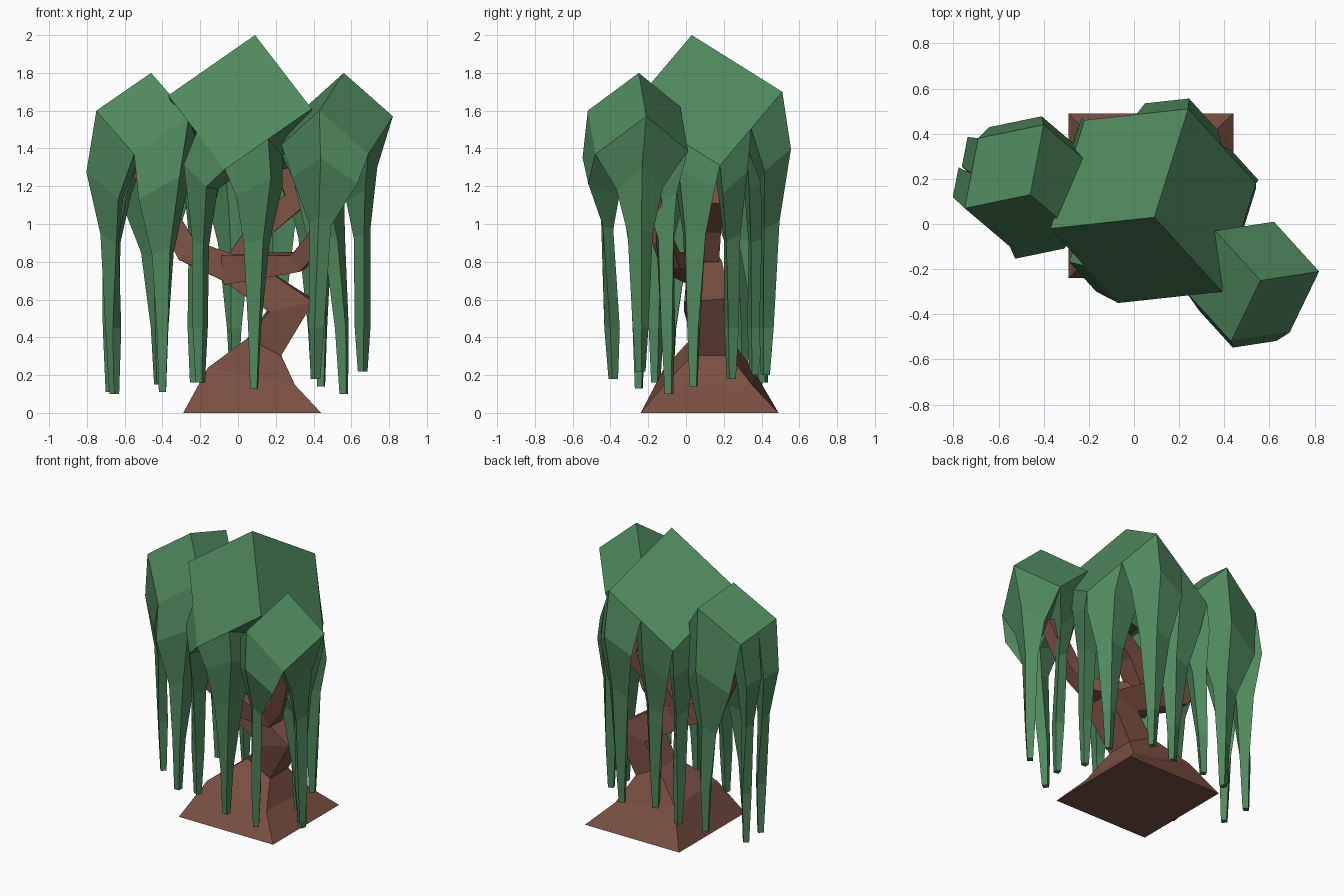
import bpy, bmesh, math
from mathutils import Vector as V

if "Cube" in bpy.data.objects:
    bpy.data.objects.remove(bpy.data.objects["Cube"])


def material(name, color):
    m = bpy.data.materials.new(name)
    m.diffuse_color = color
    m.use_nodes = True
    m.node_tree.nodes["Principled BSDF"].inputs["Base Color"].default_value = m.diffuse_color
    return m


LEAF = material("leaf_green", (0.08, 0.25, 0.11, 1))
BARK = material("bark_brown", (0.20, 0.08, 0.055, 1))
H = 0.5


def finish(name, bm, mat):
    bmesh.ops.remove_doubles(bm, verts=bm.verts, dist=1e-4)
    bmesh.ops.recalc_face_normals(bm, faces=bm.faces)
    me = bpy.data.meshes.new(name)
    bm.to_mesh(me)
    bm.free()
    me.materials.append(mat)
    ob = bpy.data.objects.new(name, me)
    bpy.context.collection.objects.link(ob)


def quad(bm, pts):
    bm.faces.new([bm.verts.new(p) for p in pts])


def skin(bm, rings, start_cap):
    """Join four-sided rings into a flat-faced tube."""
    for a, b in zip(rings, rings[1:]):
        for i in range(4):
            j = (i + 1) % 4
            quad(bm, (a[i], a[j], b[j], b[i]))
    if start_cap:
        quad(bm, rings[0][::-1])
    quad(bm, rings[-1])


def limb(name, path, flat_foot=False):
    """Square tube along (x, y, z, half width) points."""
    pts = [V(p[:3]) for p in path]
    rings = []
    for i, p in enumerate(path):
        t = V((0, 0, 0))
        if i:
            t += (pts[i] - pts[i - 1]).normalized()
        if i < len(pts) - 1:
            t += (pts[i + 1] - pts[i]).normalized()
        if i == 0 and flat_foot:
            t = V((0, 0, 1))
        t.normalize()
        u = V((0, 1, 0)).cross(t).normalized()
        v = t.cross(u)
        rings.append([pts[i] + (u * a + v * b) * p[3]
                      for a, b in ((-1, -1), (1, -1), (1, 1), (-1, 1))])
    bm = bmesh.new()
    skin(bm, rings, True)
    finish(name, bm, BARK)


def crown(name, top, back, left, right, lift, strands):
    """Tilted block (top corner and its neighbours) with fronds drawn out of its lower faces."""
    a = V(top)
    e = [V(p) - a for p in (back, left, right)]

    def patch(face, level, s0, s1, t0, t1):
        out = []
        for c in ([s0, t0], [s1, t0], [s1, t1], [s0, t1]):
            c.insert(face, level)
            out.append(a + e[0] * c[0] + e[1] * c[1] + e[2] * c[2]
                       + V((0, 0, lift * c[0] * c[1] * c[2])))
        return out

    bm = bmesh.new()
    for face in range(3):
        quad(bm, patch(face, 0, 0, 1, 0, 1))
        # Lower quarters that carry no strand stay closed
        for s in (0, H):
            for t in (0, H):
                if not any(r[0] == face and r[1][0] <= s < r[1][1] and r[1][2] <= t < r[1][3]
                           for r in strands):
                    quad(bm, patch(face, 1, s, s + H, t, t + H))

    for face, area, push, shoulder, neck, (w1, w2), tip in strands:
        root = patch(face, 1, *area)
        mid = sum(root, V((0, 0, 0))) / 4
        tip = V(tip)

        def ring(centre, wide, high):
            return [centre + V(((p - mid).x * wide, (p - mid).y * wide, (p - mid).z * high))
                    for p in root]

        def tip_ring(centre, r):
            # Square ring ordered like the root patch
            ang = math.atan2((root[0] - mid).y, (root[0] - mid).x)
            sgn = 1 if (root[0] - mid).cross(root[1] - mid).z > 0 else -1
            return [centre + V((r * math.cos(ang + sgn * i * math.pi / 2),
                                r * math.sin(ang + sgn * i * math.pi / 2), 0))
                    for i in range(4)]

        c1 = V((mid.x + push[0], mid.y + push[1], shoulder))
        c2 = c1.lerp(tip, 0.5)
        c2.z = neck
        c3 = c1.lerp(tip, 0.9)
        c3.z = 0.45
        skin(bm, [root, ring(c1, w1, 0.6), ring(c2, w2, 0.2),
                  tip_ring(c3, 0.042), tip_ring(tip, 0.026)], False)
    finish(name, bm, LEAF)


# Trunk with flared square foot, and three branches
limb("trunk", [(.075, .125, 0, .365), (.07, .12, .19, .235), (.14, .13, .35, .10),
               (.28, .11, .57, .12), (.03, .10, .73, .09), (-.07, .10, .80, .06)], True)
limb("left_branch", [(.02, .10, .74, .08), (-.27, .10, .86, .065),
                     (-.36, .12, 1.02, .055), (-.52, .17, 1.28, .04)])
limb("right_branch", [(-.05, .09, .76, .08), (.32, -.08, .80, .05),
                      (.42, -.13, .93, .05), (.53, -.20, 1.25, .045)])
limb("middle_branch", [(-.02, .10, .76, .07), (.14, .12, 1.0, .065),
                       (.31, .14, 1.13, .065), (.22, .14, 1.4, .05)])

# Crowns; each strand: face (0 back, 1 left, 2 right), patch, push, shoulder z, neck z,
# shoulder and neck widths, tip
crown("middle_crown", (.09, .03, 2), (.24, .51, 1.70), (-.37, -.02, 1.68), (.39, -.30, 1.61), .25, [
    (2, (0, H, H, 1), (.03, -.02), 1.18, .90, (.8, .45), (.085, -.25, .13)),
    (1, (0, H, H, 1), (-.09, .01), 1.24, .90, (.8, .4), (-.20, -.16, .16)),
    (2, (H, 1, 0, H), (.03, 0), 1.22, .95, (.8, .45), (.44, .04, .14)),
    (0, (0, H, H, 1), (.05, 0), 1.20, .92, (.8, .45), (.41, .24, .18)),
    (0, (0, H, 0, H), (.01, .06), 1.30, .98, (.85, .5), (.20, .42, .20)),
    (0, (H, 1, 0, H), (.01, .0), 1.18, .90, (.8, .45), (-.02, .36, .20)),
    (1, (H, 1, 0, H), (-.02, .05), 1.20, .92, (.8, .4), (-.23, .41, .16))])
crown("left_crown", (-.46, .13, 1.8), (-.40, .44, 1.72), (-.75, .07, 1.6), (-.26, -.04, 1.57), .08, [
    (1, (0, H, 0, 1), (-.07, .05), 1.20, .92, (.85, .42), (-.655, .11, .10)),
    (1, (H, 1, 0, 1), (-.06, .03), 1.20, .92, (.85, .42), (-.675, .30, .11)),
    (2, (0, 1, 0, 1), (-.02, -.10), 1.18, .85, (.75, .33), (-.40, -.09, .11)),
    (0, (0, 1, 0, 1), (0, .06), 1.18, .85, (.8, .33), (-.42, .38, .15))])
crown("right_crown", (.56, -.25, 1.8), (.36, -.03, 1.62), (.43, -.52, 1.6), (.82, -.21, 1.57), .08, [
    (1, (0, 1, 0, 1), (0, -.06), 1.24, 1.0, (.75, .25), (.41, -.385, .18)),
    (2, (0, 1, 0, 1), (.0, -.01), 1.20, .95, (.5, .27), (.66, -.24, .22)),
    (0, (0, 1, 0, 1), (.03, .01), 1.18, .95, (.55, .3), (.56, -.09, .10))])
